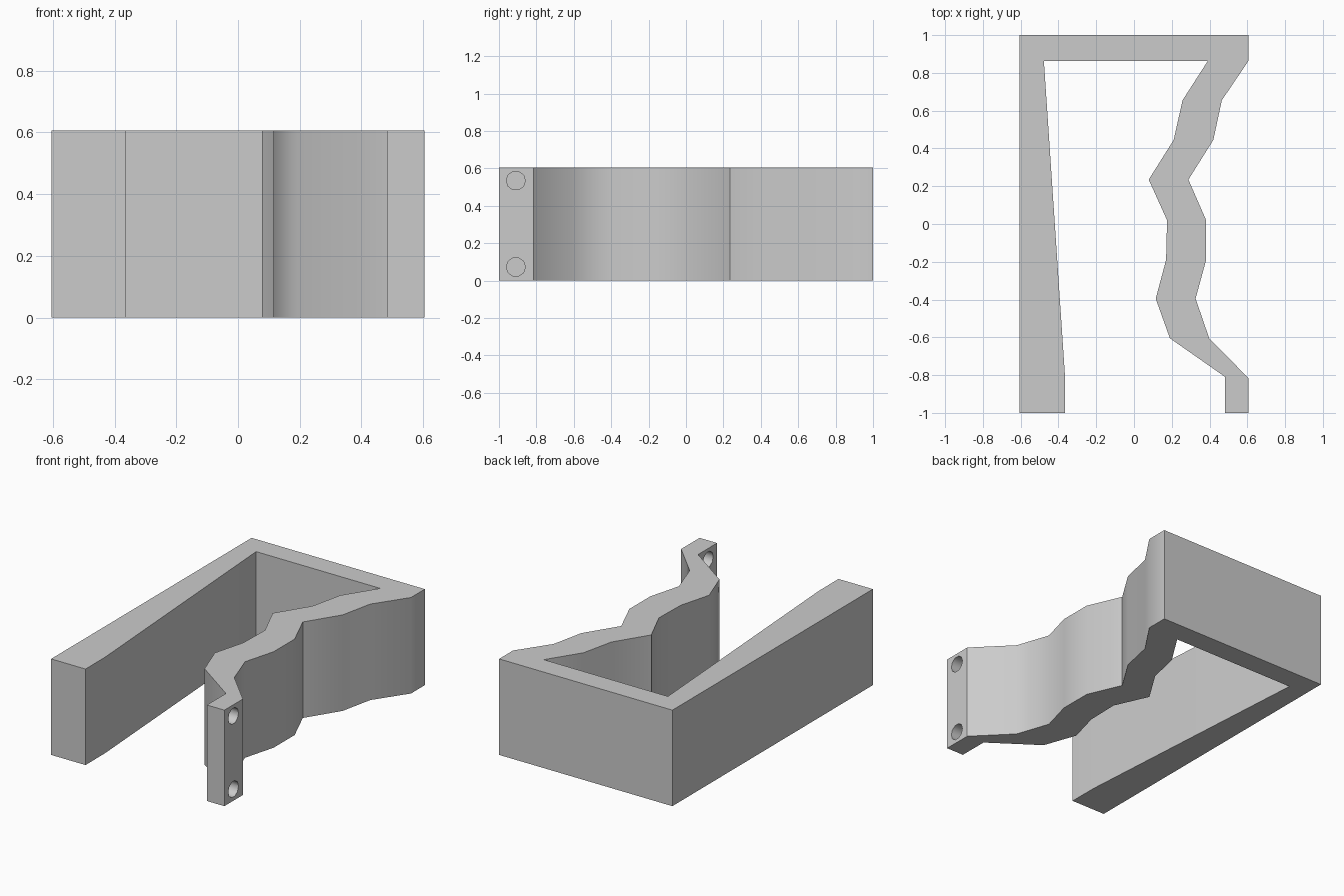
import bpy
import bmesh
import math

if "Cube" in bpy.data.objects:
    bpy.data.objects.remove(bpy.data.objects["Cube"], do_unlink=True)

HEIGHT = 0.606
HALF = 0.605

grey = bpy.data.materials.new("plain grey")
grey.use_nodes = True
colour = (0.6, 0.6, 0.6, 1)
grey.diffuse_color = colour
grey.node_tree.nodes["Principled BSDF"].inputs["Base Color"].default_value = colour

# Straight tapered arm, end bar, and the two sides of the wavy arm
outline = [
    (-HALF, 1), (-HALF, -1), (-0.365, -1), (-0.365, -0.81), (-0.477, 0.862),
    (0.39, 0.862), (0.257, 0.655), (0.21, 0.445), (0.078, 0.235), (0.175, 0.02),
    (0.17, -0.19), (0.115, -0.395), (0.19, -0.605), (0.483, -0.81), (0.483, -1),
    (HALF, -1), (HALF, -0.815), (0.398, -0.605), (0.326, -0.395), (0.382, -0.19),
    (0.382, 0.02), (0.288, 0.235), (0.42, 0.445), (0.465, 0.655), (HALF, 0.862),
    (HALF, 1),
]


def extrude_profile(name, points, height):
    bm = bmesh.new()
    base = bm.faces.new([bm.verts.new((x, y, 0)) for x, y in points])
    top = bmesh.ops.extrude_face_region(bm, geom=[base])["geom"]
    verts = [v for v in top if isinstance(v, bmesh.types.BMVert)]
    bmesh.ops.translate(bm, verts=verts, vec=(0, 0, height))
    bmesh.ops.recalc_face_normals(bm, faces=bm.faces)
    mesh = bpy.data.meshes.new(name)
    bm.to_mesh(mesh)
    bm.free()
    mesh.materials.append(grey)
    obj = bpy.data.objects.new(name, mesh)
    bpy.context.collection.objects.link(obj)
    return obj


bracket = extrude_profile("clamp_bracket", outline, HEIGHT)

# Screw holes through the end tab of the wavy arm
cutters = []
for z in (0.073, 0.535):
    bpy.ops.mesh.primitive_cylinder_add(
        vertices=10, radius=0.051, depth=0.3,
        location=(0.544, -0.91, z), rotation=(0, math.pi / 2, 0))
    cutter = bpy.context.object
    cutter.name = "screw_hole_cutter"
    cutter.hide_render = True
    cutter.data.materials.append(grey)
    hole = bracket.modifiers.new("screw_hole", "BOOLEAN")
    hole.operation = "DIFFERENCE"
    hole.solver = "EXACT"
    hole.object = cutter
    cutters.append(cutter)

# Apply the cuts, then shade the gentle bends smooth
bpy.ops.object.select_all(action="DESELECT")
bracket.select_set(True)
bpy.context.view_layer.objects.active = bracket
for name in [m.name for m in bracket.modifiers]:
    bpy.ops.object.modifier_apply(modifier=name)
for cutter in cutters:
    bpy.data.objects.remove(cutter, do_unlink=True)
bpy.ops.object.shade_smooth_by_angle(angle=math.radians(40))
